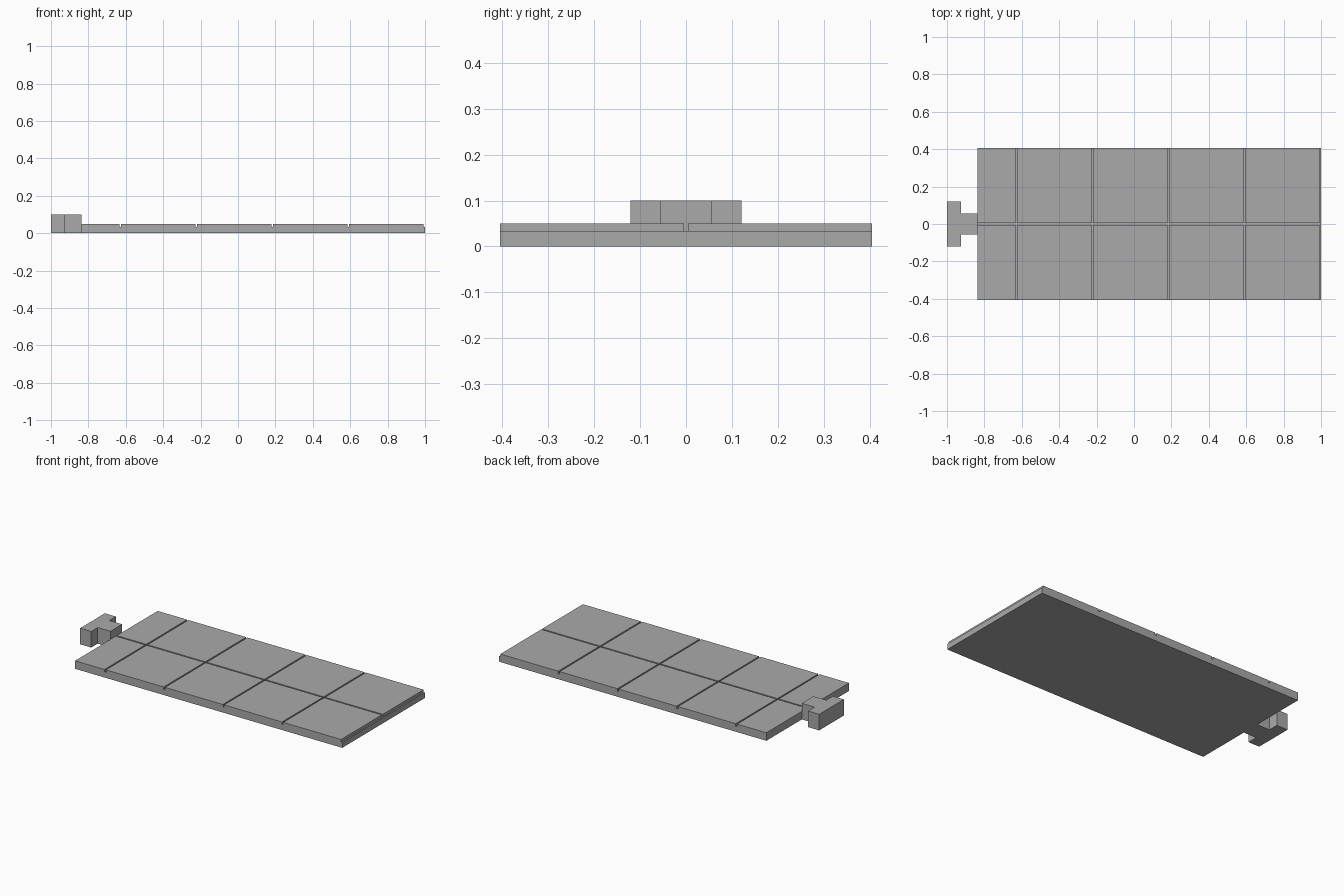
import bpy
import bmesh
import math

cube = bpy.data.objects.get("Cube")
if cube:
    bpy.data.objects.remove(cube)

grey = bpy.data.materials.new("mid_grey")
grey.use_nodes = True
colour = (0.4, 0.4, 0.4, 1)
grey.diffuse_color = colour
grey.node_tree.nodes["Principled BSDF"].inputs["Base Color"].default_value = colour

LEFT, RIGHT, HALF_DEPTH = -0.836, 1.0, 0.405
FLOOR, TOP, TAB_TOP = 0.034, 0.05, 0.1
GROOVE, PITCH, FIRST = 0.009, 0.4065, -0.634


def finish(bm, name):
    bmesh.ops.dissolve_limit(bm, angle_limit=math.radians(1),
                             verts=bm.verts[:], edges=bm.edges[:])
    bmesh.ops.recalc_face_normals(bm, faces=bm.faces[:])
    mesh = bpy.data.meshes.new(name)
    bm.to_mesh(mesh)
    bm.free()
    mesh.materials.append(grey)
    obj = bpy.data.objects.new(name, mesh)
    bpy.context.collection.objects.link(obj)
    return obj


def prism(points, height):
    bm = bmesh.new()
    base = bm.faces.new([bm.verts.new((x, y, 0)) for x, y in points])
    grown = bmesh.ops.extrude_face_region(bm, geom=[base], use_keep_orig=True)
    top = [v for v in grown["geom"] if isinstance(v, bmesh.types.BMVert)]
    bmesh.ops.translate(bm, verts=top, vec=(0, 0, height))
    bmesh.ops.recalc_face_normals(bm, faces=bm.faces[:])
    return bm


# Paved slab: split the top along the joints, then raise the tiles
joints = [FIRST + i * PITCH for i in range(5)]
bm = prism([(LEFT, -HALF_DEPTH), (RIGHT, -HALF_DEPTH),
            (RIGHT, HALF_DEPTH), (LEFT, HALF_DEPTH)], FLOOR)


def cut(position, normal):
    bmesh.ops.bisect_plane(bm, geom=bm.verts[:] + bm.edges[:] + bm.faces[:],
                           plane_co=position, plane_no=normal)


for x in joints:
    for edge in (x, x + GROOVE):
        if edge < RIGHT:
            cut((edge, 0, 0), (1, 0, 0))
for side in (-1, 1):
    cut((0, side * GROOVE / 2, 0), (0, 1, 0))


def is_tile(face):
    c = face.calc_center_median()
    in_joint = any(x < c.x < x + GROOVE for x in joints)
    return face.normal.z > 0.9 and abs(c.y) > GROOVE / 2 and not in_joint


tiles = [f for f in bm.faces if is_tile(f)]
raised = bmesh.ops.extrude_face_region(bm, geom=tiles)
bmesh.ops.translate(bm, vec=(0, 0, TOP - FLOOR),
                    verts=[v for v in raised["geom"] if isinstance(v, bmesh.types.BMVert)])
finish(bm, "tiled_slab")

# T-shaped connector on the right-hand end
half = [(LEFT, 0.057), (-0.924, 0.057), (-0.924, 0.121), (-1, 0.121)]
outline = half + [(x, -y) for x, y in reversed(half)]
finish(prism(outline, TAB_TOP), "connector_tab")
